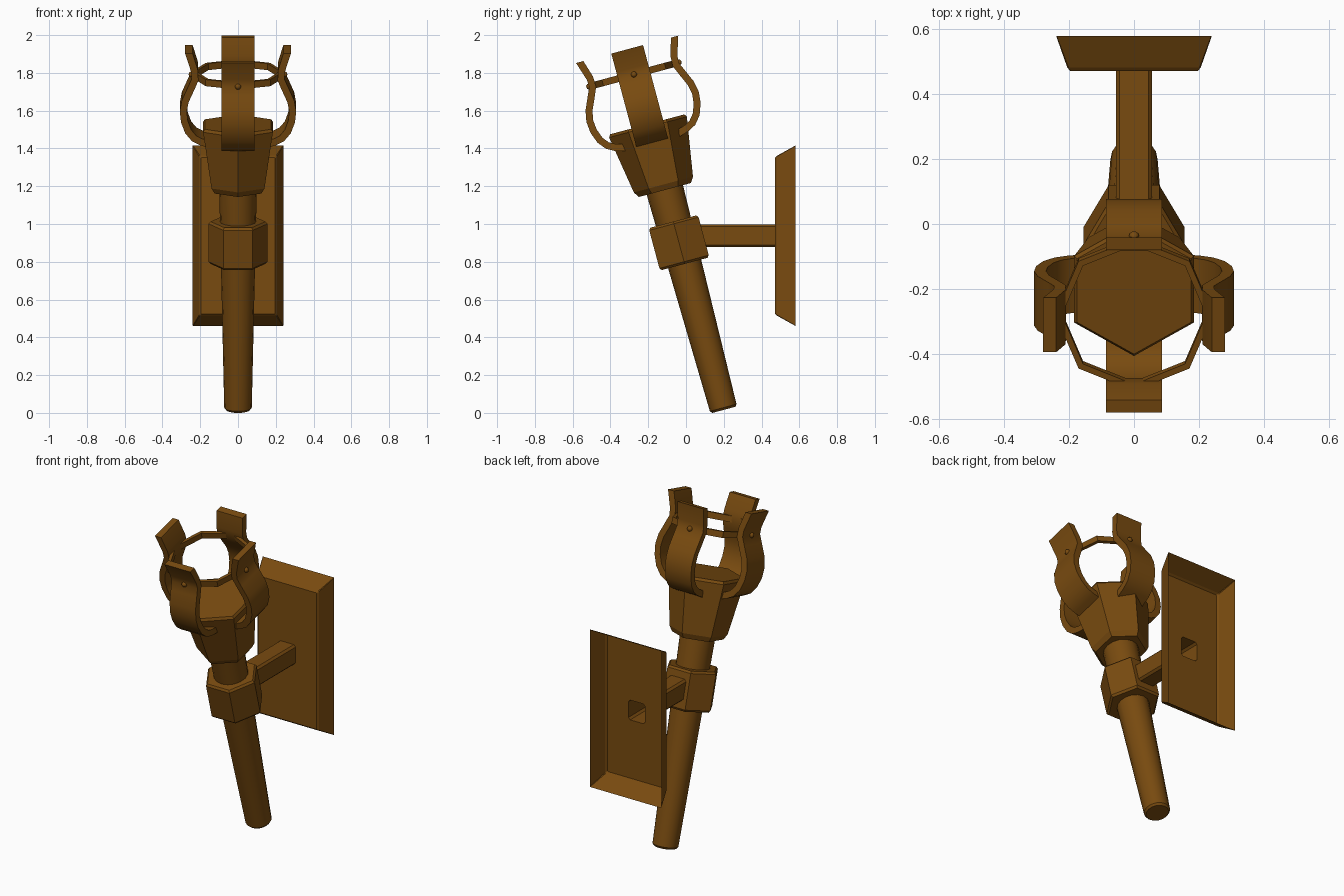
import bpy, bmesh, math
from mathutils import Matrix, Vector

if "Cube" in bpy.data.objects:
    bpy.data.objects.remove(bpy.data.objects["Cube"])

bronze = bpy.data.materials.new("dark bronze")
bronze.diffuse_color = (0.19, 0.07, 0.005, 1)
bronze.use_nodes = True
bronze.node_tree.nodes["Principled BSDF"].inputs["Base Color"].default_value = bronze.diffuse_color

# Torch frame: local z runs up the shaft, leaning 15 degrees to the front
TILT = Matrix.Translation((0, 0.2, 0.016)) @ Matrix.Rotation(math.radians(15), 4, 'X')


def add(name, bm, matrix=Matrix(), smooth=False, recalc=True):
    if recalc:
        bmesh.ops.recalc_face_normals(bm, faces=bm.faces)
    me = bpy.data.meshes.new(name)
    bm.to_mesh(me)
    bm.free()
    me.materials.append(bronze)
    ob = bpy.data.objects.new(name, me)
    bpy.context.collection.objects.link(ob)
    ob.matrix_world = matrix
    if smooth:
        bpy.ops.object.select_all(action='DESELECT')
        ob.select_set(True)
        bpy.context.view_layer.objects.active = ob
        bpy.ops.object.shade_smooth_by_angle(angle=math.radians(35))
    return ob


def loft(rings, caps=True, loop=False):
    """Skin a list of equal-length point rings."""
    bm = bmesh.new()
    vs = [[bm.verts.new(p) for p in r] for r in rings]
    n = len(vs[0])
    pairs = list(zip(vs, vs[1:])) + ([(vs[-1], vs[0])] if loop else [])
    for a, b in pairs:
        for i in range(n):
            j = (i + 1) % n
            bm.faces.new((a[i], a[j], b[j], b[i]))
    if caps and not loop:
        bm.faces.new(vs[0][::-1])
        bm.faces.new(vs[-1])
    return bm


def circle(r, z, n, phase=0.0):
    return [(r * math.cos(phase + math.tau * i / n),
             r * math.sin(phase + math.tau * i / n), z) for i in range(n)]


# Shaft, tapered with a chamfered foot
add("shaft", loft([circle(r, z, 16) for r, z in
                   [(0.063, 0), (0.073, 0.012), (0.1, 1.23)]]), TILT, True)

# Hexagonal collar
add("collar", loft([circle(r, z, 6) for r, z in
                    [(0.145, 0.80), (0.156, 0.812), (0.156, 1.02), (0.145, 1.032)]]), TILT)

# Hexagonal cup, point to the front
add("cup", loft([circle(r, z, 6, math.pi / 6) for r, z in
                 [(0.143, 1.205), (0.162, 1.235), (0.213, 1.55), (0.203, 1.565)]]), TILT)

# Octagonal hoop inside the prongs
add("hoop", loft([circle(r, z, 8) for r, z in
                  [(0.222, 1.82), (0.242, 1.82), (0.242, 1.856), (0.222, 1.856)]],
                 loop=True), TILT)

# Four curved prongs with rivets; the outer edge profile is (radius, height)
outer = [Vector(p) for p in [(0.14, 1.455), (0.205, 1.475), (0.245, 1.497), (0.28, 1.54),
                             (0.302, 1.60), (0.308, 1.66), (0.297, 1.72), (0.266, 1.79),
                             (0.246, 1.835), (0.248, 1.875), (0.28, 1.976)]]
W, T = 0.087, 0.037
for k, side in enumerate(["right", "back", "left", "front"]):
    rings = []
    for i, p in enumerate(outer):
        d = (outer[min(i + 1, len(outer) - 1)] - outer[max(i - 1, 0)]).normalized()
        q = p + Vector((-d.y, d.x)) * T
        if i == len(outer) - 1:      # square-cut tip
            q = p + Vector((-0.04, 0.0))
        rings.append([(p.x, -W, p.y), (p.x, W, p.y), (q.x, W, q.y), (q.x, -W, q.y)])
    m = TILT @ Matrix.Rotation(k * math.pi / 2, 4, 'Z')
    add(side + "_prong", loft(rings), m, True)
    bm = bmesh.new()
    bmesh.ops.create_uvsphere(bm, u_segments=10, v_segments=6, radius=0.016,
                              matrix=Matrix.Translation((0.246, 0, 1.838)))
    add(side + "_rivet", bm, m, True)


# Wall plate: an open-backed tray running into the hollow bracket arm
def rect(y, w, h, c):
    """Rectangle with cut corners, facing along y."""
    zc = 0.938
    pts = [(w, h - c), (w - c, h), (c - w, h), (-w, h - c),
           (-w, c - h), (c - w, -h), (w - c, -h), (w, c - h)]
    return [(x, y, zc + z) for x, z in pts]


add("wall_plate_and_arm", loft([
    rect(0.58, 0.24, 0.478, 0.002),
    rect(0.483, 0.206, 0.424, 0.004),
    rect(0.472, 0.197, 0.414, 0.004),
    rect(0.472, 0.056, 0.06, 0.012),
    rect(0.04, 0.056, 0.06, 0.012)], caps=False))
